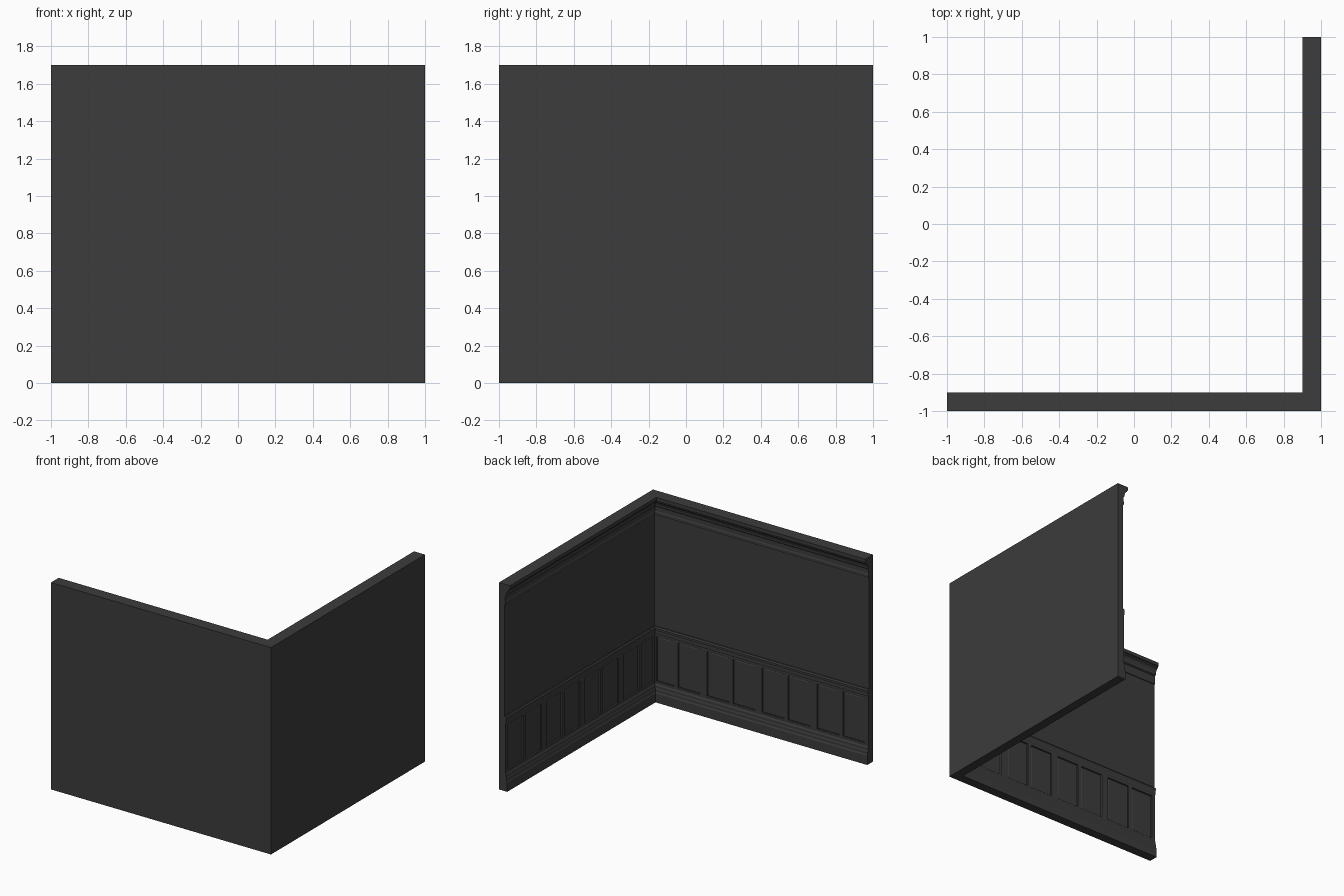
import bpy, bmesh
from mathutils import Vector

if "Cube" in bpy.data.objects:
    bpy.data.objects.remove(bpy.data.objects["Cube"])

mat = bpy.data.materials.new("dark_grey")
mat.diffuse_color = (0.045, 0.045, 0.045, 1)
mat.use_nodes = True
mat.node_tree.nodes["Principled BSDF"].inputs["Base Color"].default_value = mat.diffuse_color


def finish(bm, name):
    bmesh.ops.recalc_face_normals(bm, faces=bm.faces)
    me = bpy.data.meshes.new(name)
    bm.to_mesh(me)
    bm.free()
    me.materials.append(mat)
    ob = bpy.data.objects.new(name, me)
    bpy.context.collection.objects.link(ob)
    return ob


def sweep(name, profile):
    """Sweep a (depth, z) profile along both walls with a mitred corner."""
    bm = bmesh.new()
    rings = [[bm.verts.new(f(d, z)) for d, z in profile] for f in (
        lambda d, z: (-1, -1 + d, z),
        lambda d, z: (1 - d, -1 + d, z),
        lambda d, z: (1 - d, 1, z))]
    n = len(profile)
    for a, b in zip(rings, rings[1:]):
        for i in range(n):
            j = (i + 1) % n
            bm.faces.new((a[i], a[j], b[j], b[i]))
    bm.faces.new(rings[0])
    bm.faces.new(rings[-1])
    return finish(bm, name)


W = 0.05    # wall thickness
P = 0.06    # wainscot face depth

# plain wall
sweep("wall", [(0, 0), (W - 0.004, 0), (W - 0.004, 0.16), (W - 0.004, 0.54),
               (W, 0.58), (W, 1.7), (0, 1.7)])
# skirting board
sweep("skirting", [(0.04, 0), (0.075, 0), (0.075, 0.075), (0.07, 0.085), (0.07, 0.105),
                   (0.066, 0.115), (0.066, 0.135), (P, 0.145), (0.04, 0.145)])
# chair rail
sweep("chair_rail", [(0.04, 0.555), (P, 0.555), (0.064, 0.562), (0.064, 0.585),
                     (0.068, 0.592), (0.068, 0.605), (0.06, 0.615), (0.04, 0.615)])
# cornice
sweep("cornice", [(0.04, 1.53), (0.056, 1.53), (0.06, 1.537), (0.06, 1.555), (0.056, 1.565),
                  (0.056, 1.6), (0.066, 1.607), (0.068, 1.625), (0.076, 1.645), (0.09, 1.657),
                  (0.092, 1.668), (0.1, 1.672), (0.1, 1.7), (0.04, 1.7)])


def wainscot(name, place):
    """Panelled face: grid of stiles and rails with inset panels."""
    cuts = [P]
    for k in range(4):
        c = 0.25 + 0.5 * k
        cuts += [max(c - 0.218, 0.075), c - 0.017, c + 0.017, c + 0.218]
    cuts.append(2.0)
    zs = [0.14, 0.165, 0.535, 0.56]
    bm = bmesh.new()
    g = [[bm.verts.new(place(u, P, z)) for z in zs] for u in cuts]
    panels = []
    for i in range(len(cuts) - 1):
        for j in range(3):
            f = bm.faces.new((g[i][j], g[i + 1][j], g[i + 1][j + 1], g[i][j + 1]))
            if i % 2 and j == 1:
                panels.append(f)
    # face normals must point into the room
    inward = Vector(place(0, 1, 0)) - Vector(place(0, 0, 0))
    bm.normal_update()
    if bm.faces[:][0].normal.dot(inward) < 0:
        bmesh.ops.reverse_faces(bm, faces=bm.faces[:])
        bm.normal_update()
    bmesh.ops.inset_individual(bm, faces=panels, thickness=0.004, depth=-0.01)
    bmesh.ops.inset_individual(bm, faces=panels, thickness=0.01, depth=0.004)
    # open end of the panelling
    a = [bm.verts.new(place(2.0, W - 0.004, z)) for z in zs]
    for j in range(3):
        bm.faces.new((g[-1][j], g[-1][j + 1], a[j + 1], a[j]))
    me = bpy.data.meshes.new(name)
    bm.to_mesh(me)
    bm.free()
    me.materials.append(mat)
    bpy.context.collection.objects.link(bpy.data.objects.new(name, me))


wainscot("front_wainscot", lambda u, d, z: (1 - u, -1 + d, z))
wainscot("side_wainscot", lambda u, d, z: (1 - d, -1 + u, z))
